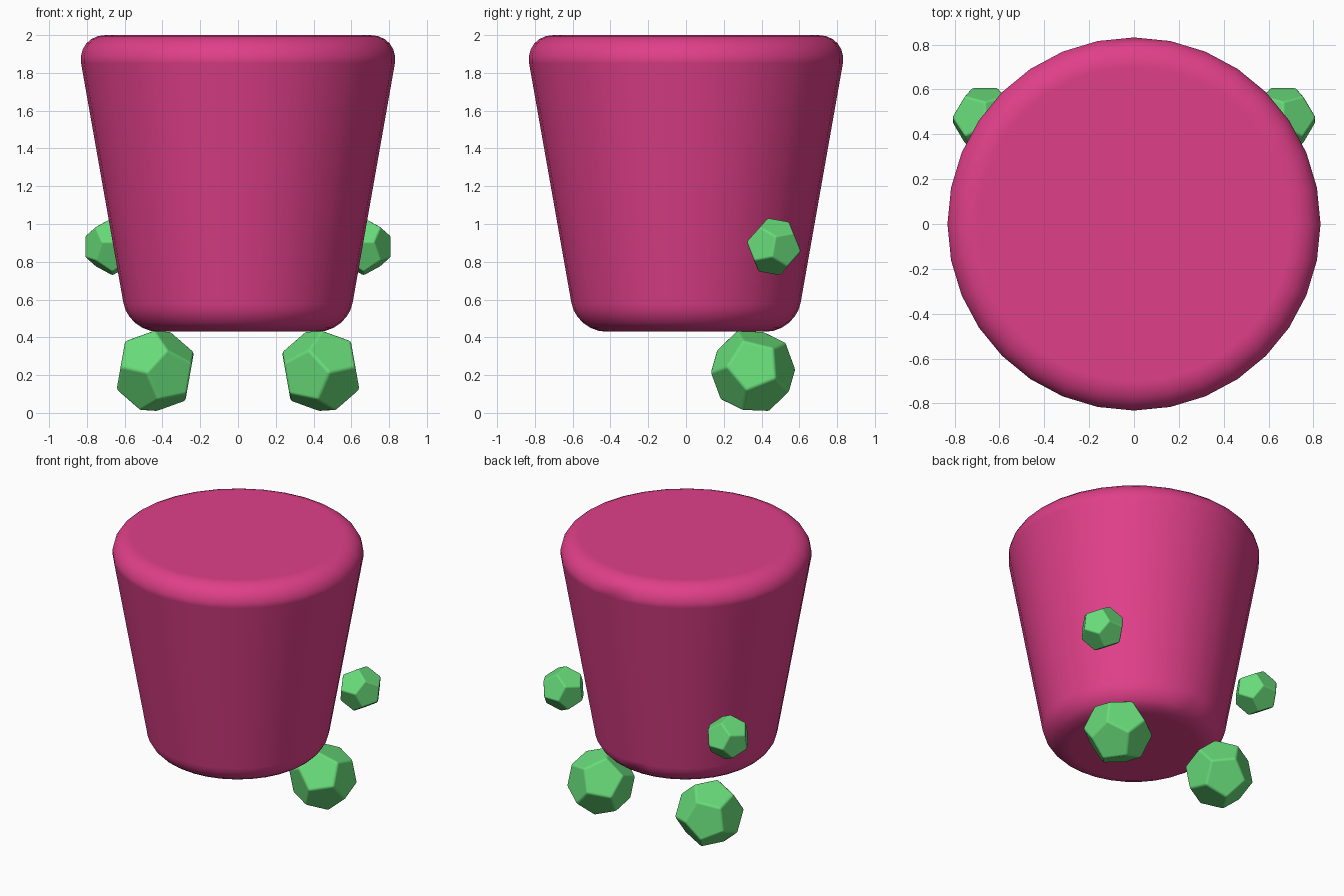
import bpy
import bmesh
from math import radians, sqrt
from mathutils import Matrix, Vector

if "Cube" in bpy.data.objects:
    bpy.data.objects.remove(bpy.data.objects["Cube"], do_unlink=True)


def make_material(name, color):
    mat = bpy.data.materials.new(name)
    mat.use_nodes = True
    mat.diffuse_color = (*color, 1)
    mat.node_tree.nodes["Principled BSDF"].inputs["Base Color"].default_value = (*color, 1)
    return mat


def finish(name, bm, mat, bevel, segments):
    """Turn a bmesh into a smooth object with rounded edges."""
    bmesh.ops.recalc_face_normals(bm, faces=bm.faces)
    for face in bm.faces:
        face.smooth = True
    mesh = bpy.data.meshes.new(name)
    bm.to_mesh(mesh)
    bm.free()
    mesh.materials.append(mat)
    obj = bpy.data.objects.new(name, mesh)
    bpy.context.collection.objects.link(obj)
    mod = obj.modifiers.new("rounding", "BEVEL")
    mod.width = bevel
    mod.segments = segments
    mod.limit_method = "ANGLE"
    mod.angle_limit = radians(30)
    mod.harden_normals = True
    return obj


def dodecahedron(name, center, radius, rotation, side, mat):
    """Twelve-sided limb; side is 1 for left, -1 for the mirrored right."""
    phi = (1 + sqrt(5)) / 2
    signs = (-1, 1)
    points = [Vector((a, b, c)) for a in signs for b in signs for c in signs]
    for a in signs:
        for b in signs:
            p, q = a / phi, b * phi
            points += [Vector((0, p, q)), Vector((p, q, 0)), Vector((q, 0, p))]
    bm = bmesh.new()
    for point in points:
        v = rotation @ (point * radius / sqrt(3)) + Vector(center)
        bm.verts.new((v.x * side, v.y, v.z))
    bmesh.ops.convex_hull(bm, input=bm.verts)
    bmesh.ops.dissolve_limit(bm, angle_limit=radians(2), verts=bm.verts, edges=bm.edges)
    return finish(name, bm, mat, radius * 0.06, 2)


pink = make_material("pink", (0.74, 0.05, 0.25))
green = make_material("green", (0.14, 0.72, 0.195))

# Tapered drum body, wider at the top
bottom, top = 0.43, 2.0
bm = bmesh.new()
bmesh.ops.create_cone(bm, cap_ends=True, segments=32, radius1=0.58, radius2=0.857,
                      depth=top - bottom,
                      matrix=Matrix.Translation((0, 0, (bottom + top) / 2)))
finish("body", bm, pink, 0.155, 6)

# Floating hands and feet, set towards the back
foot_turn = (Matrix.Rotation(radians(-10), 3, "Y") @ Matrix.Rotation(radians(40), 3, "X")
             @ Matrix.Rotation(radians(-31.72), 3, "Z"))
hand_turn = Matrix.Rotation(radians(-10), 3, "X")
for label, side in (("left", 1), ("right", -1)):
    dodecahedron(label + "_foot", (0.438, 0.355, 0.222), 0.232, foot_turn, side, green)
    dodecahedron(label + "_hand", (0.665, 0.465, 0.88), 0.156, hand_turn, side, green)
